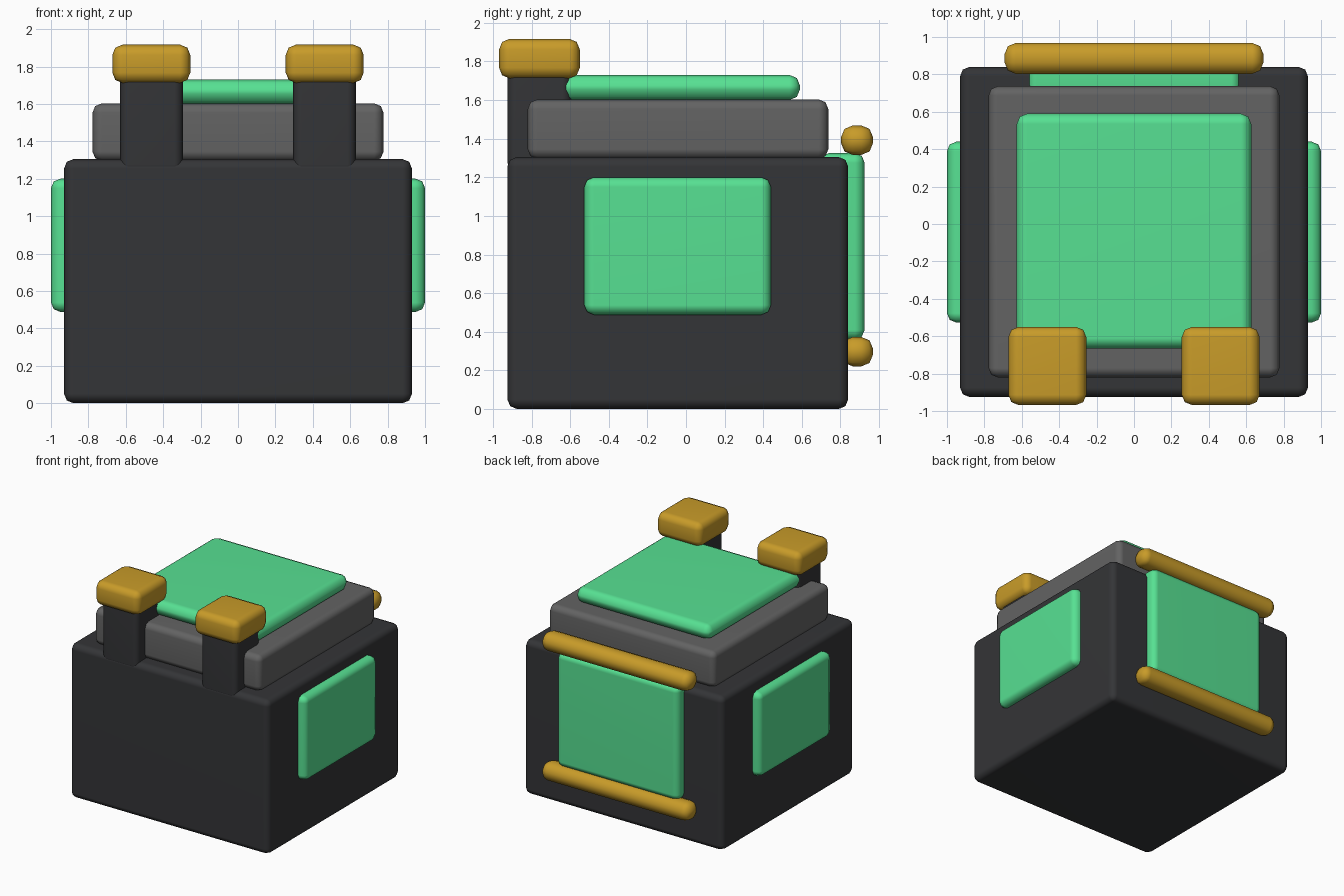
import bpy, bmesh

if "Cube" in bpy.data.objects:
    bpy.data.objects.remove(bpy.data.objects["Cube"])


def material(name, rgb):
    m = bpy.data.materials.new(name)
    m.diffuse_color = (*rgb, 1)
    m.use_nodes = True
    m.node_tree.nodes["Principled BSDF"].inputs["Base Color"].default_value = m.diffuse_color
    return m


DARK = material("dark", (0.034, 0.035, 0.038))
GREY = material("grey", (0.125, 0.125, 0.125))
GREEN = material("green", (0.095, 0.75, 0.29))
GOLD = material("gold", (0.58, 0.33, 0.022))


def rounded_box(name, x, y, z, mat, bevel=0.05):
    """Box spanning the (min, max) ranges, with smooth rounded edges."""
    bm = bmesh.new()
    bmesh.ops.create_cube(bm, size=1)
    for v in bm.verts:
        for i, (lo, hi) in enumerate((x, y, z)):
            v.co[i] = hi if v.co[i] > 0 else lo
    bmesh.ops.bevel(bm, geom=bm.edges[:], offset=bevel, offset_type='OFFSET',
                    segments=2, profile=0.5, affect='EDGES', clamp_overlap=True)
    for f in bm.faces:
        f.smooth = True
    mesh = bpy.data.meshes.new(name)
    bm.to_mesh(mesh)
    bm.free()
    mesh.materials.append(mat)
    ob = bpy.data.objects.new(name, mesh)
    bpy.context.collection.objects.link(ob)
    # Keeps the broad faces flat while the rounded edges stay smooth
    ob.modifiers.new("flat_faces", 'WEIGHTED_NORMAL')
    return ob


# Main body and stepped lid
rounded_box("body", (-0.93, 0.93), (-0.925, 0.84), (0, 1.305), DARK)
rounded_box("lid", (-0.778, 0.778), (-0.82, 0.737), (1.295, 1.603), GREY)
rounded_box("top_panel", (-0.627, 0.627), (-0.665, 0.59), (1.6, 1.73), GREEN, 0.055)

# Back panel with a rail above and below
rounded_box("back_panel", (-0.57, 0.57), (0.69, 0.925), (0.36, 1.325), GREEN)
for name, z in (("lower_rail", 0.297), ("upper_rail", 1.392)):
    rounded_box(name, (-0.692, 0.692), (0.803, 0.968), (z - 0.076, z + 0.076), GOLD, 0.06)

# Side panels, posts and post caps on both sides
for side, s in (("left", -1), ("right", 1)):
    def span(a, b):
        return tuple(sorted((a * s, b * s)))
    rounded_box(side + "_panel", span(0.85, 1.0), (-0.527, 0.44), (0.488, 1.2), GREEN)
    rounded_box(side + "_post", span(0.295, 0.63), (-0.925, -0.595), (1.23, 1.77), DARK, 0.045)
    rounded_box(side + "_cap", span(0.255, 0.672), (-0.968, -0.55), (1.712, 1.917), GOLD, 0.055)
